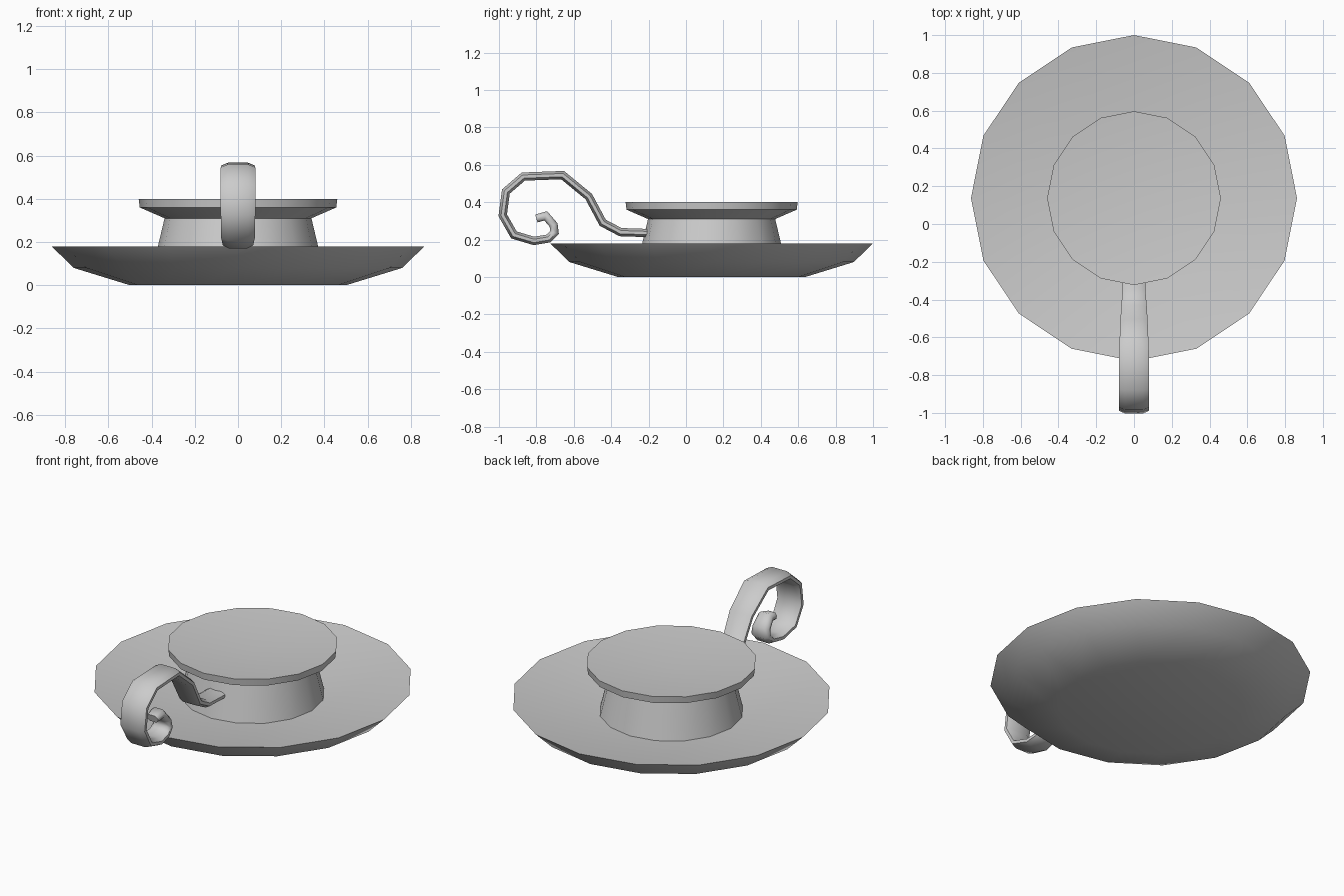
import bpy, math
from mathutils import Vector

cube = bpy.data.objects.get("Cube")
if cube:
    bpy.data.objects.remove(cube, do_unlink=True)

grey = bpy.data.materials.new("plain_grey")
grey.use_nodes = True
grey.diffuse_color = (0.6, 0.6, 0.6, 1)
grey.node_tree.nodes["Principled BSDF"].inputs["Base Color"].default_value = (0.6, 0.6, 0.6, 1)

SIDES = 16
CENTRE_Y = 0.137


def build(name, verts, faces, angle):
    mesh = bpy.data.meshes.new(name)
    mesh.from_pydata(verts, [], faces)
    mesh.materials.append(grey)
    obj = bpy.data.objects.new(name, mesh)
    bpy.context.collection.objects.link(obj)
    bpy.ops.object.select_all(action='DESELECT')
    obj.select_set(True)
    bpy.context.view_layer.objects.active = obj
    bpy.ops.object.shade_smooth_by_angle(angle=math.radians(angle))
    return obj


def bridge(rings, n):
    """Quads joining successive rings of n vertices."""
    return [(r * n + i, r * n + (i + 1) % n, (r + 1) * n + (i + 1) % n, (r + 1) * n + i)
            for r in range(rings - 1) for i in range(n)]


def lathe(name, profile, bottom_z, top_z):
    """Turned part, closed by a fan to a centre point at both ends."""
    verts = [(r * math.cos(math.tau * i / SIDES), CENTRE_Y + r * math.sin(math.tau * i / SIDES), z)
             for r, z in profile for i in range(SIDES)]
    faces = bridge(len(profile), SIDES)
    low, last = len(verts), (len(profile) - 1) * SIDES
    verts += [(0, CENTRE_Y, bottom_z), (0, CENTRE_Y, top_z)]
    for i in range(SIDES):
        j = (i + 1) % SIDES
        faces += [(low, j, i), (low + 1, last + i, last + j)]
    return build(name, verts, faces, 35)


# Shallow saucer with a slightly dished upper face
lathe("saucer", [(0.5, 0), (0.76, 0.08), (0.863, 0.18), (0.39, 0.105)], 0, 0.105)

# Waisted holder with a flared rim and a slightly hollow top
lathe("holder", [(0.39, 0.1), (0.34, 0.31), (0.455, 0.36), (0.46, 0.4)], 0.1, 0.36)

# Scrolled handle: (y, z, half width) along the curl
path = [(-0.2, 0.235, 0.06), (-0.35, 0.24, 0.06), (-0.445, 0.29, 0.068), (-0.52, 0.43, 0.072),
        (-0.66, 0.545, 0.078), (-0.87, 0.537, 0.08), (-0.963, 0.457, 0.08), (-0.98, 0.33, 0.08),
        (-0.92, 0.225, 0.078), (-0.813, 0.193, 0.07), (-0.735, 0.206, 0.062), (-0.703, 0.238, 0.057),
        (-0.708, 0.278, 0.052), (-0.75, 0.327, 0.045), (-0.8, 0.313, 0.035)]
section = [(1, -0.4), (1, 0.4), (0.6, 1), (-0.6, 1), (-1, 0.4), (-1, -0.4), (-0.6, -1), (0.6, -1)]
points = [Vector((0, y, z)) for y, z, _ in path]
verts = []
for k, (point, (_, _, width)) in enumerate(zip(points, path)):
    before = (point - points[k - 1]).normalized() if k else None
    after = (points[k + 1] - point).normalized() if k + 1 < len(points) else before
    tangent = ((before or after) + after).normalized()
    normal = Vector((1, 0, 0)).cross(tangent)
    thick = 0.022 / max(0.7, tangent.dot(after))
    verts += [point + Vector((u * width, 0, 0)) + normal * v * thick for u, v in section]
n = len(section)
faces = bridge(len(path), n)
faces += [tuple(reversed(range(n))), tuple(range(len(verts) - n, len(verts)))]
build("scroll_handle", verts, faces, 60)
